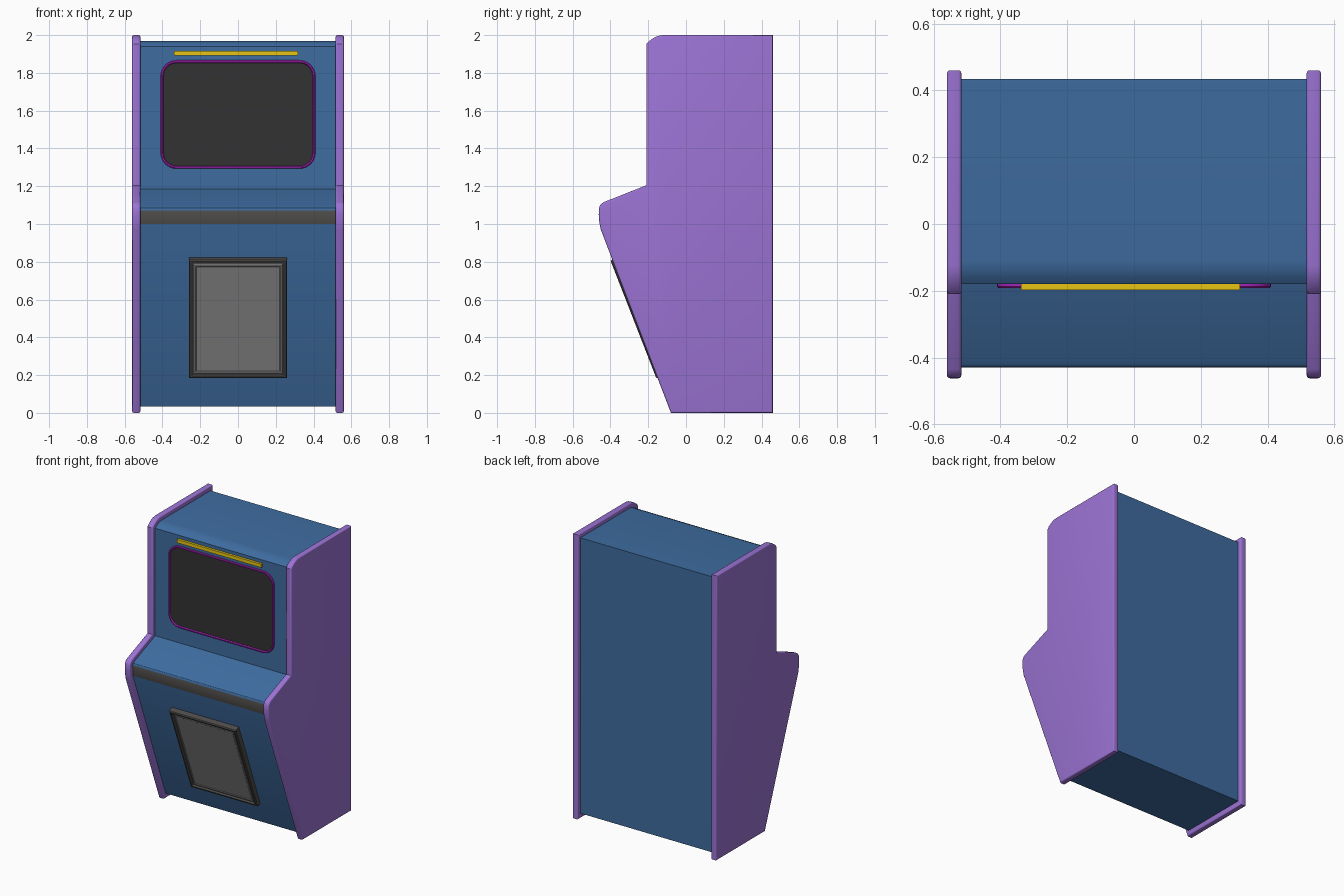
import bpy, bmesh, math
from mathutils import Matrix, Vector

if "Cube" in bpy.data.objects:
    bpy.data.objects.remove(bpy.data.objects["Cube"])


def material(name, r, g, b):
    lin = [(c / 255 / 12.92) if c < 11 else ((c / 255 + 0.055) / 1.055) ** 2.4 for c in (r, g, b)]
    m = bpy.data.materials.new(name)
    m.diffuse_color = (*lin, 1)
    m.use_nodes = True
    m.node_tree.nodes["Principled BSDF"].inputs["Base Color"].default_value = m.diffuse_color
    return m


BLUE = material("cabinet blue", 62, 108, 160)
PURPLE = material("side purple", 155, 115, 212)
MAGENTA = material("bezel magenta", 168, 36, 186)
YELLOW = material("bar yellow", 232, 198, 20)
SCREEN = material("screen black", 50, 50, 50)
DARK = material("trim dark grey", 78, 76, 74)
GREY = material("door grey", 138, 138, 138)


def finish(name, bm, mats, smooth=True):
    bmesh.ops.recalc_face_normals(bm, faces=bm.faces)
    me = bpy.data.meshes.new(name)
    bm.to_mesh(me)
    bm.free()
    for m in mats:
        me.materials.append(m)
    ob = bpy.data.objects.new(name, me)
    bpy.context.collection.objects.link(ob)
    if smooth:
        bpy.context.view_layer.objects.active = ob
        ob.select_set(True)
        bpy.ops.object.shade_smooth_by_angle(angle=math.radians(32))
        ob.select_set(False)
    return ob


def slab(name, profile, x0, x1, mats, bevel=0, rule=None):
    """Extrude a (y, z) profile along x, optionally rounding the two rims."""
    bm = bmesh.new()
    rings = [[bm.verts.new((x, y, z)) for y, z in profile] for x in (x0, x1)]
    n = len(profile)
    caps = [bm.faces.new(r) for r in rings]
    for i in range(n):
        j = (i + 1) % n
        bm.faces.new((rings[0][i], rings[0][j], rings[1][j], rings[1][i]))
    bmesh.ops.recalc_face_normals(bm, faces=bm.faces)
    if rule:
        for f in bm.faces:
            f.material_index = rule(f)
    if bevel:
        rim = list({e for f in caps for e in f.edges})
        bmesh.ops.bevel(bm, geom=rim, offset=bevel, segments=3, profile=0.5, affect='EDGES')
    return finish(name, bm, mats)


def outline(hw, hh, r, seg=8):
    """Rounded rectangle (r = 0 gives a plain one)."""
    if r <= 0:
        return [(hw, hh), (-hw, hh), (-hw, -hh), (hw, -hh)]
    pts = []
    for k, (sx, sy) in enumerate(((1, 1), (-1, 1), (-1, -1), (1, -1))):
        for s in range(seg + 1):
            a = math.pi / 2 * (k + s / seg)
            pts.append((sx * (hw - r) + r * math.cos(a), sy * (hh - r) + r * math.sin(a)))
    return pts


def plate(name, frame, hw, hh, r, steps, mats, cap):
    """Stack inset rings (inset, height, material) on a plane, then cap."""
    bm = bmesh.new()
    prev = None
    for inset, h, mi in steps:
        ring = [bm.verts.new(frame @ Vector((x, y, h)))
                for x, y in outline(hw - inset, hh - inset, r - inset if r else 0)]
        if prev:
            for i in range(len(ring)):
                j = (i + 1) % len(ring)
                bm.faces.new((prev[i], prev[j], ring[j], ring[i])).material_index = mi
        else:
            bm.faces.new(ring)
        prev = ring
    bm.faces.new(prev).material_index = cap
    return finish(name, bm, mats, smooth=bool(r))


def plane(origin, up):
    x, u = Vector((1, 0, 0)), Vector(up).normalized()
    n = x.cross(u)
    return Matrix.Translation(origin) @ Matrix((x, u, n)).transposed().to_4x4()


# side panels
side = [(0.46, 0), (0.46, 2.0), (-0.125, 2.0), (-0.15, 1.995), (-0.175, 1.983), (-0.197, 1.967),
        (-0.21, 1.952), (-0.21, 1.205), (-0.435, 1.116), (-0.452, 1.104), (-0.461, 1.085),
        (-0.462, 1.05), (-0.459, 1.01), (-0.451, 0.97), (-0.08, 0)]
for label, s in (("left", -1), ("right", 1)):
    slab(label + "_side_panel", side, s * 0.517, s * 0.56, [PURPLE], bevel=0.009)

# cabinet body with dark band under the control deck
body = [(0.434, 0.035), (0.434, 1.97), (-0.11, 1.97), (-0.135, 1.966), (-0.16, 1.955), (-0.18, 1.94),
        (-0.18, 1.185), (-0.412, 1.094), (-0.424, 1.086), (-0.43, 1.072), (-0.428, 1.0),
        (-0.065, 0.035)]
slab("cabinet_body", body, -0.52, 0.52, [BLUE, DARK],
     rule=lambda f: int(1.0 < f.calc_center_median().z < 1.07 and f.normal.y < -0.9))

# screen with raised rounded bezel
plate("screen", plane((0, -0.178, 1.58), (0, 0, 1)), 0.41, 0.287, 0.085,
      [(0, 0, 0), (0, 0.009, 0), (0.004, 0.014, 0), (0.011, 0.014, 0), (0.015, 0.006, 0)],
      [MAGENTA, SCREEN], 1)

# yellow light bar above the screen
plate("light_bar", plane((-0.01, -0.178, 1.905), (0, 0, 1)), 0.328, 0.012, 0,
      [(0, 0, 0), (0, 0.019, 0)], [YELLOW], 0)

# sloped service door: dark frame, grey panel
plate("service_door", plane((0, -0.241, 0.509), (0, -0.363, 0.932)), 0.26, 0.336, 0,
      [(0, 0, 0), (0, 0.034, 0), (0.006, 0.04, 0), (0.016, 0.04, 0), (0.02, 0.028, 0),
       (0.022, 0.028, 1), (0.028, 0.034, 1), (0.036, 0.034, 1), (0.04, 0.031, 1)],
      [DARK, GREY], 1)
